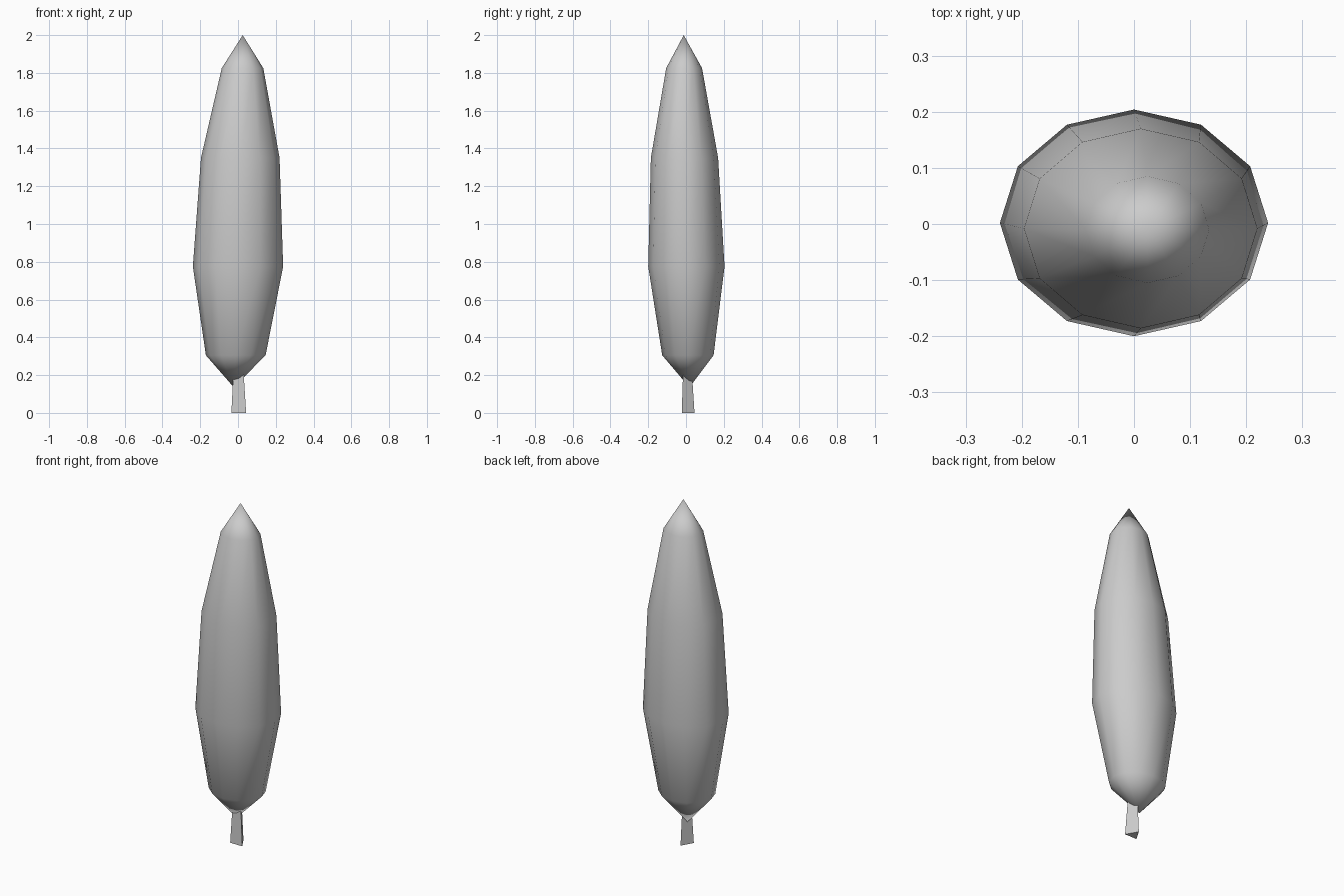
import bpy, bmesh
from math import sin, cos, pi

if "Cube" in bpy.data.objects:
    bpy.data.objects.remove(bpy.data.objects["Cube"])


def loft(name, rings, sides, bottom=None, top=None, phase=0.0):
    """Skin elliptical rings (cx, cy, z, rx, ry); ends close to a point or a flat cap."""
    bm = bmesh.new()
    loops = []
    for cx, cy, z, rx, ry in rings:
        loops.append([bm.verts.new((cx + rx * cos(phase + 2 * pi * i / sides),
                                    cy + ry * sin(phase + 2 * pi * i / sides), z))
                      for i in range(sides)])
    for a, b in zip(loops, loops[1:]):
        for i in range(sides):
            j = (i + 1) % sides
            bm.faces.new((a[i], a[j], b[j], b[i]))
    for loop, tip in ((loops[0], bottom), (loops[-1], top)):
        if tip:
            v = bm.verts.new(tip)
            for i in range(sides):
                bm.faces.new((loop[i], loop[(i + 1) % sides], v))
        else:
            bm.faces.new(loop)
    bmesh.ops.recalc_face_normals(bm, faces=bm.faces)
    mesh = bpy.data.meshes.new(name)
    bm.to_mesh(mesh)
    bm.free()
    obj = bpy.data.objects.new(name, mesh)
    bpy.context.collection.objects.link(obj)
    return obj


# Foliage: twelve-sided column with slightly wandering ring centres
foliage = loft("foliage", [
    (-0.012, 0.010, 0.305, 0.158, 0.136),
    (0.000, 0.002, 0.775, 0.239, 0.202),
    (0.012, -0.008, 1.35, 0.208, 0.178),
    (0.024, -0.010, 1.825, 0.110, 0.095),
], 12, bottom=(-0.022, 0.018, 0.135), top=(0.025, -0.012, 2.0))
foliage.data.shade_smooth()

# Trunk: tapered three-sided post reaching into the foliage
trunk = loft("trunk", [
    (0.004, 0.0, 0.0, 0.045, 0.045),
    (0.002, 0.0, 0.28, 0.027, 0.027),
], 3, phase=pi / 2)
for p in trunk.data.polygons:
    p.use_smooth = len(p.vertices) == 4
bpy.context.view_layer.objects.active = trunk
trunk.select_set(True)
bpy.ops.object.shade_smooth_by_angle(angle=pi / 6)
